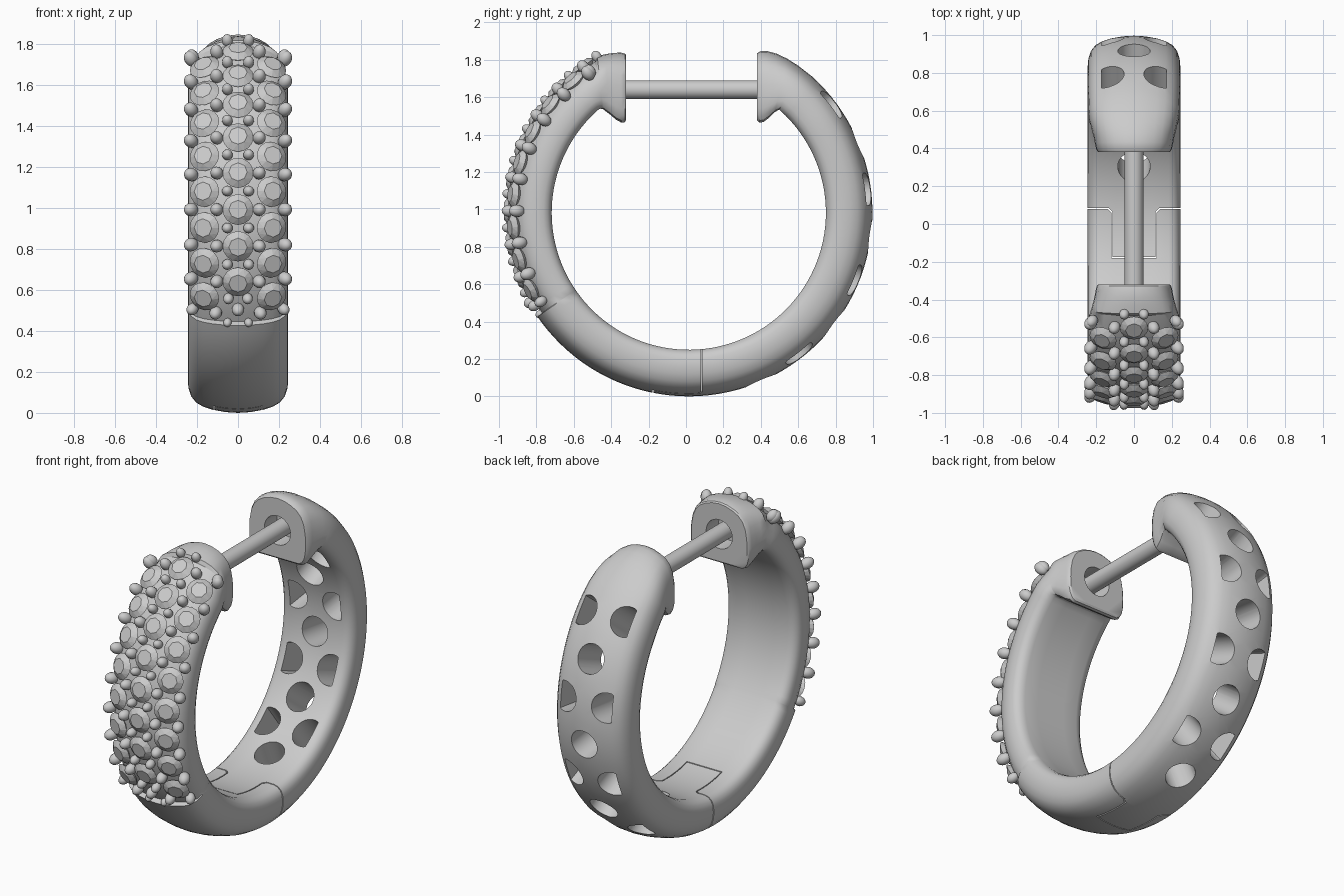
import bpy, bmesh
from math import sin, cos, radians, atan, pi
from mathutils import Matrix, Vector

if "Cube" in bpy.data.objects:
    bpy.data.objects.remove(bpy.data.objects["Cube"])

CY, CZ, RO, RI, RP = 0.015, 0.982, 0.982, 0.733, 0.953   # hoop centre, radii, pave floor radius


def finish(name, bm, angle=None):
    bmesh.ops.recalc_face_normals(bm, faces=bm.faces)
    me = bpy.data.meshes.new(name)
    bm.to_mesh(me)
    bm.free()
    ob = bpy.data.objects.new(name, me)
    bpy.context.collection.objects.link(ob)
    if angle:
        smooth(ob, angle)
    return ob


def smooth(ob, angle):
    bpy.ops.object.select_all(action='DESELECT')
    ob.select_set(True)
    bpy.context.view_layer.objects.active = ob
    bpy.ops.object.shade_smooth_by_angle(angle=radians(angle))


def polar(r, deg):
    a = radians(deg)
    return Vector((0, CY + r * cos(a), CZ + r * sin(a)))


# Hoop cross-section: half width fraction, depth fraction from outer crown to bore
half = [(0.25, .015), (0.5, .06), (.69, .12), (.83, .20), (.93, .32), (.985, .48), (1, .64),
        (.985, .80), (.94, .90), (.86, .97), (.75, 1), (.38, 1)]
section = [(0, 0)] + half + [(0, 1)] + [(-x, t) for x, t in reversed(half)]


def ends(rows):
    return [(Vector((0, iy, iz)), Vector((0, oy, oz)), w) for iy, iz, oy, oz, w in rows]


# Stations along the hoop: flared front end, round body, flared back end
stations = ends([(-.32, 1.477, -.32, 1.825, .188), (-.327, 1.466, -.327, 1.833, .196),
                 (-.345, 1.463, -.35, 1.838, .202), (-.375, 1.48, -.39, 1.836, .208),
                 (-.41, 1.51, -.43, 1.83, .217), (-.44, 1.532, -.475, 1.818, .227),
                 (-.443, 1.536, -.485, 1.792, .229), (-.455, 1.538, -.56, 1.742, .238)])
angles = [131 + 2.6 * i for i in range(32)] + [214.3, 214.5] + [217 + 2.985 * i for i in range(65)]
for a in angles:
    stations.append((polar(RI, a), polar(RP if a < 214.4 else RO, a),
                     .245 if a < 395 else .245 - .006 * (a - 395) / 13))
stations += ends([(.50, 1.534, .60, 1.768, .231), (.475, 1.52, .54, 1.806, .223),
                  (.445, 1.49, .485, 1.832, .213), (.415, 1.467, .435, 1.846, .206),
                  (.393, 1.463, .40, 1.846, .2), (.38, 1.475, .38, 1.835, .19)])
bm = bmesh.new()
rings = []
for i, o, w in stations:
    rings.append([bm.verts.new(o.lerp(i, t) + Vector((x * w, 0, 0))) for x, t in section])
n = len(section)
for a, b in zip(rings, rings[1:]):
    for k in range(n):
        bm.faces.new((a[k], a[(k + 1) % n], b[(k + 1) % n], b[k]))
bm.faces.new(rings[0])
bm.faces.new(rings[-1])
hoop = finish("hoop", bm)


def prism(bm, pts, z0, z1, mat):
    lo, hi = ([bm.verts.new(mat @ Vector((x, y, z))) for x, y in pts] for z in (z0, z1))
    bm.faces.new(lo)
    bm.faces.new(hi)
    for k in range(len(pts)):
        j = (k + 1) % len(pts)
        bm.faces.new((lo[k], lo[j], hi[j], hi[k]))


def circle(r, cx=0, limit=9, count=36):
    return [(max(-limit, min(limit, cx + r * cos(2 * pi * (k + .5) / count))),
             r * sin(2 * pi * (k + .5) / count)) for k in range(count)]


def frame(deg, x=0, r=0.0, tilt=0.0):
    """Local axes on the hoop: X across, Y along, Z outwards (tilted over the crown)."""
    a = radians(deg)
    rad, tan, ex = Vector((0, cos(a), sin(a))), Vector((0, -sin(a), cos(a))), Vector((1, 0, 0))
    nz = rad * cos(tilt) + ex * sin(tilt)
    m = Matrix((tan.cross(nz), tan, nz)).transposed().to_4x4()
    m.translation = polar(r, deg) + ex * x
    return m


# Openwork holes: alternating single round holes and pairs of D-shaped holes
bm = bmesh.new()
for k in range(4):
    prism(bm, circle(.086), .6, 1.1, frame(22.3 - 29.7 * k))
    for s in (-1, 1):
        prism(bm, circle(.088, s * .14, .172), .6, 1.1, frame(37.2 - 29.7 * k))
# Sockets for the post in both end faces
along_y = Matrix.Translation((0, 0, 1.64)) @ Matrix.Rotation(-pi / 2, 4, 'X')
for y0, y1 in ((-.44, -.25), (.31, .50)):
    prism(bm, circle(.088), y0, y1, along_y)
# Hinge seam around a tongue at the bottom
d = .006
right = [(.12, -.18), (.12, .06), (.14, .08), (.3, .08)]
inner = [(.12 - d, -.18 + d), (.12 - d, .06 + d), (.14 - d, .08 + d), (.3, .08 + d)]
seam = ([(-x, y) for x, y in reversed(right)] + right + inner[::-1] + [(-x, y) for x, y in inner])
prism(bm, seam, -.1, .4, Matrix())
cutter = finish("hole_cutter", bm)
cutter.hide_render = True
mod = hoop.modifiers.new("holes", 'BOOLEAN')
mod.operation, mod.solver, mod.object = 'DIFFERENCE', 'EXACT', cutter
bpy.context.view_layer.objects.active = hoop
bpy.ops.object.modifier_apply(modifier="holes")
bpy.data.objects.remove(cutter)
smooth(hoop, 32)

# Post across the opening
bm = bmesh.new()
prism(bm, circle(.05), -.45, .51, along_y)
finish("post", bm, 40)


# Pave setting: front angle f is measured up from the -y direction
def pave(f, x, h):
    t = atan(2 * x)
    m = frame(180 - f, x, RP - x * x, t)
    m.translation += m.col[2].to_3d() * h
    return m


def stone(bm, mat, r=.075):
    g = [bm.verts.new(mat @ Vector((r * cos(pi * k / 8), r * sin(pi * k / 8), 0))) for k in range(16)]
    t = [bm.verts.new(mat @ Vector((.6 * r * cos(pi * k / 4), .6 * r * sin(pi * k / 4), .024)))
         for k in range(8)]
    culet = bm.verts.new(mat @ Vector((0, 0, -.06)))
    bm.faces.new(t)
    for k in range(8):
        bm.faces.new((t[k], g[2 * k - 1], g[2 * k]))
        bm.faces.new((t[k], g[2 * k], g[2 * k + 1]))
        bm.faces.new((t[k], g[2 * k + 1], t[(k + 1) % 8]))
    for k in range(16):
        bm.faces.new((g[k], g[k - 1], culet))


STEP = 10.7
bm = bmesh.new()
for k in range(-2, 6):
    stone(bm, pave(.6 + STEP * k, 0, .012))
    for s in (-1, 1):
        stone(bm, pave(-4.75 + STEP * k, s * .16, .012))
finish("pave_stones", bm)

# Bead prongs in the gaps between stones and along both edges
bm = bmesh.new()


def bead(f, x, r, h=.018):
    for s in ((-1, 1) if x else (1,)):
        m = pave(f, s * x, h) @ Matrix.Diagonal((r, r, r * 1.3, 1))
        bmesh.ops.create_uvsphere(bm, u_segments=14, v_segments=10, radius=1, matrix=m)


for k in range(-2, 6):
    c = .6 + STEP * k
    bead(c, .1, .031)
    bead(c + STEP / 2, .05, .026)
    bead(c, .222, .033)
bead(-31, .215, .028)
bead(-31, .105, .03)
bead(-26, 0.045, .026)
bead(-29.5, 0, .03)
bead(-34.2, .05, .02, .012)
bead(55, .215, .03)
finish("pave_prongs", bm, 60)
